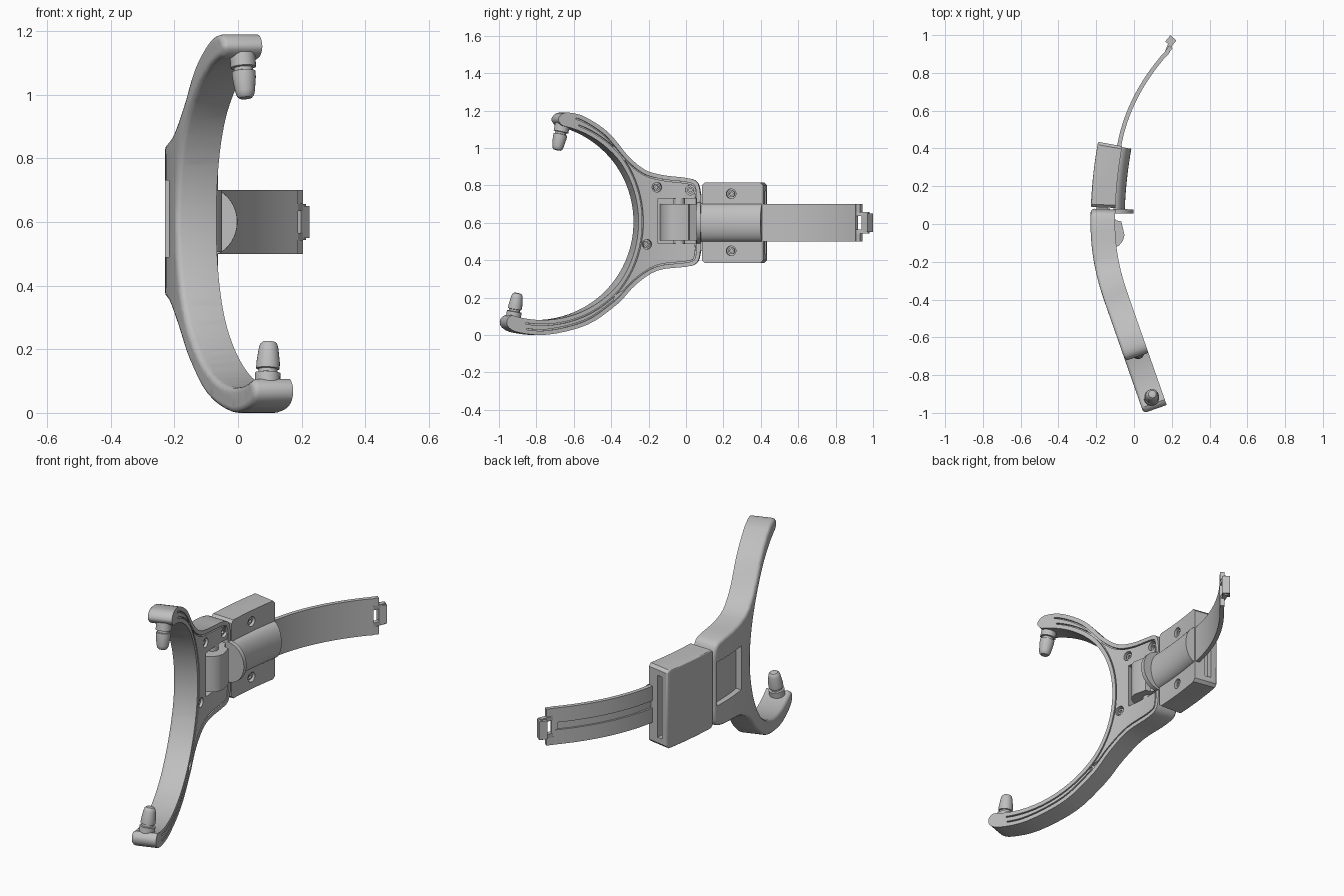
import bpy, bmesh, math
from mathutils import Vector

if "Cube" in bpy.data.objects:
    bpy.data.objects.remove(bpy.data.objects["Cube"], do_unlink=True)

GREY = (0.52, 0.52, 0.52, 1)
mat = bpy.data.materials.new("plain grey")
mat.use_nodes = True
mat.diffuse_color = GREY
mat.node_tree.nodes["Principled BSDF"].inputs["Base Color"].default_value = GREY

THICK = 0.13
MID_Z = 0.6


# Bent reference surface shared by the body and the hinge block
def curve_x(y):
    if y < -0.4:
        return -0.16 - 0.35 * (y + 0.4)
    return -0.23 + (0.44 if y < 0 else 0.21) * y * y


def normal_at(y):
    e = 0.001
    slope = (curve_x(y + e) - curve_x(y - e)) / (2 * e)
    return Vector((1, -slope, 0)).normalized()


def bend(t, y, z):
    return Vector((curve_x(y), y, z)) + normal_at(y) * t


# Mesh helpers
def finish(name, bm):
    bmesh.ops.recalc_face_normals(bm, faces=bm.faces[:])
    me = bpy.data.meshes.new(name)
    bm.to_mesh(me)
    bm.free()
    me.materials.append(mat)
    ob = bpy.data.objects.new(name, me)
    bpy.context.scene.collection.objects.link(ob)
    return ob


def activate(ob):
    for o in bpy.context.selected_objects:
        o.select_set(False)
    ob.select_set(True)
    bpy.context.view_layer.objects.active = ob


def smooth(ob):
    activate(ob)
    bpy.ops.object.shade_smooth_by_angle(angle=math.radians(35))


def loft(name, rings):
    bm = bmesh.new()
    loops = [[bm.verts.new(p) for p in ring] for ring in rings]
    n = len(loops[0])
    for a, b in zip(loops, loops[1:]):
        for i in range(n):
            j = (i + 1) % n
            bm.faces.new((a[i], a[j], b[j], b[i]))
    bm.faces.new(loops[0])
    bm.faces.new(loops[-1])
    return finish(name, bm)


def lathe(name, profile, base, direction, sides=24):
    turn = Vector(direction).to_track_quat('Z', 'Y')
    rings = []
    for r, h in profile:
        ring = [Vector((r * math.cos(k * math.tau / sides), r * math.sin(k * math.tau / sides), h))
                for k in range(sides)]
        rings.append([Vector(base) + turn @ p for p in ring])
    return loft(name, rings)


def bent_loft(name, section, y0, y1, steps=8):
    ys = [y0 + (y1 - y0) * k / steps for k in range(steps + 1)]
    return loft(name, [[bend(t, y, z) for t, z in section] for y in ys])


def rect(t0, t1, z0, z1):
    return [(t0, z0), (t1, z0), (t1, z1), (t0, z1)]


def half_ellipse(t, rise, half, n=20):
    return [(t + rise * math.sin(math.pi * k / n), MID_Z + half * math.cos(math.pi * k / n))
            for k in range(n + 1)]


def box(name, centre, size, angle=0):
    bm = bmesh.new()
    bmesh.ops.create_cube(bm, size=1)
    bmesh.ops.scale(bm, vec=size, verts=bm.verts)
    ob = finish(name, bm)
    ob.location = centre
    ob.rotation_euler.z = math.radians(angle)


def bent_plate(name, outline, round_off):
    bm = bmesh.new()
    base = bm.faces.new([bm.verts.new((0, y, z)) for y, z in outline])
    ext = bmesh.ops.extrude_face_region(bm, geom=[base], use_keep_orig=True)
    for g in ext["geom"]:
        if isinstance(g, bmesh.types.BMVert):
            g.co.x = THICK
    bmesh.ops.recalc_face_normals(bm, faces=bm.faces[:])
    rim = [e for e in bm.edges if all(v.co.x < 0.001 for v in e.verts)]
    bmesh.ops.bevel(bm, geom=rim, offset=round_off, segments=3, profile=0.5, affect='EDGES')
    bmesh.ops.triangulate(bm, faces=bm.faces[:], ngon_method='EAR_CLIP')
    for k in range(-24, 11):
        geom = bm.verts[:] + bm.edges[:] + bm.faces[:]
        bmesh.ops.bisect_plane(bm, geom=geom, dist=1e-5, plane_co=(0, k * 0.04 + 0.003, 0),
                               plane_no=(0, 1, 0))
    for v in bm.verts:
        v.co = bend(*v.co)
    return finish(name, bm)


def cut(ob, cutter):
    mod = ob.modifiers.new("cut", 'BOOLEAN')
    mod.operation = 'DIFFERENCE'
    mod.solver = 'EXACT'
    mod.object = cutter
    activate(ob)
    bpy.ops.object.modifier_apply(modifier=mod.name)
    bpy.data.objects.remove(cutter, do_unlink=True)


def spline(points, steps=4):
    out = []
    for p0, p1, p2, p3 in zip(points, points[1:], points[2:], points[3:]):
        for k in range(steps):
            u = k / steps
            out.append(tuple(0.5 * (2 * b + (c - a) * u + (2 * a - 5 * b + 4 * c - d) * u * u
                                    + (3 * b - a - 3 * c + d) * u ** 3)
                             for a, b, c, d in zip(p0, p1, p2, p3)))
    return out


# Thin groove cutter following an edge of the body, set in from it
def groove(path, inset=0.022, width=0.007, depth=0.012):
    rings = []
    for before, here, after in zip(path, path[1:], path[2:]):
        way = (Vector(after) - Vector(before)).normalized()
        inward = Vector((-way.y, way.x))
        a = Vector(here) + inward * inset
        b = a + inward * width
        rings.append([bend(THICK - depth, *a), bend(THICK - depth, *b),
                      bend(THICK + 0.02, *b), bend(THICK + 0.02, *a)])
    return loft("groove", rings)


# Forked body: inner arc plus a smooth outer outline
arc = []
for k in range(45):
    a = math.radians(78 - 186 * k / 44)
    arc.append((-0.81 + 0.525 * math.cos(a), 0.605 + 0.525 * math.sin(a)))
outer = [(-1.0, 0.08), (-0.99, 0.04), (-0.93, 0.012), (-0.78, 0.002), (-0.57, 0.055),
         (-0.41, 0.165), (-0.3, 0.27), (-0.17, 0.345), (0, 0.365), (0.06, 0.385), (0.08, 0.44),
         (0.08, 0.52), (0.08, 0.69), (0.08, 0.765), (0.06, 0.82), (0, 0.84), (-0.14, 0.855),
         (-0.25, 0.885), (-0.355, 0.965), (-0.46, 1.085), (-0.58, 1.165), (-0.66, 1.188),
         (-0.705, 1.182), (-0.725, 1.15)]
outline = arc[:-1] + spline([arc[-2], arc[-1]] + outer + [arc[0], arc[1]])
body = bent_plate("forked_body", outline, 0.018)
cut(body, groove(spline(outer[1:-1])))
cut(body, groove(arc[1:-1]))

# Hinge block with small chamfered corners
y0, y1, z0, z1, c = 0.09, 0.435, 0.385, 0.815, 0.015
block = bent_plate("hinge_block", [(y0 + c, z0), (y1 - c, z0), (y1, z0 + c), (y1, z1 - c),
                                   (y1 - c, z1), (y0 + c, z1), (y0, z1 - c), (y0, z0 + c)], 0.006)


# Screw holes and their screws
def screws(ob, spots):
    for y, z in spots:
        n = normal_at(y)
        cut(ob, lathe("hole", [(0.026, 0), (0.026, 0.06)], bend(THICK - 0.03, y, z), n))
        smooth(lathe("screw", [(0.018, 0), (0.018, 0.03), (0.009, 0.03), (0.009, 0.02)],
                     bend(THICK - 0.04, y, z), n))


screws(body, [(-0.175, 0.79), (0.025, 0.775), (-0.235, 0.485)])
screws(block, [(0.255, 0.755), (0.255, 0.45)])

# Window in the body, closed by a recessed panel, and slot in the end of the block
cut(body, bent_loft("window", rect(-0.05, 0.2, 0.49, 0.73), -0.17, 0.06))
cut(block, bent_loft("slot", rect(0.035, 0.07, 0.43, 0.77), 0.4, 0.5))
smooth(body)
smooth(block)
smooth(bent_loft("window_panel", rect(0.03, 0.05, 0.485, 0.735), -0.175, 0.07))

# Hinge tongue inside the window, with its cross pin
tongue = [(0.04, 0.085), (0.04, -0.145), (0.11, -0.145), (0.145, -0.13), (0.167, -0.105),
          (0.178, -0.07), (0.163, 0.015), (0.135, 0.02), (0.1, 0.085)]
smooth(loft("hinge_tongue", [[bend(t, y, z) for t, y in tongue] for z in (0.505, 0.7)]))
smooth(lathe("tongue_pin", [(0.03, 0), (0.03, 0.24)], bend(0.1, -0.04, 0.49), (0, 0, 1)))
smooth(lathe("hinge_pin", [(0.03, 0), (0.03, 0.3)], bend(0.06, 0.085, 0.45), (0, 0, 1)))

# Rounded sleeve over the strap and its end flange
smooth(bent_loft("strap_sleeve", half_ellipse(0.12, 0.06, 0.102), 0.08, 0.43))
smooth(bent_loft("sleeve_flange", half_ellipse(0.125, 0.102, 0.11), 0.06, 0.085, 1))


# Curved strap: thin sheet with two outer bands leaving a central channel
def strap_ring(u, section):
    a, b, d = Vector((-0.085, 0.38, 0)), Vector((-0.045, 0.66, 0)), Vector((0.165, 0.9, 0))
    p = a * (1 - u) ** 2 + b * 2 * u * (1 - u) + d * u * u
    way = ((b - a) * (1 - u) + (d - b) * u).normalized()
    side = Vector((way.y, -way.x, 0))
    return [p + side * t + Vector((0, 0, z)) for t, z in section]


for name, section in (("strap_sheet", rect(0, 0.012, 0.5, 0.7)),
                      ("strap_lower_band", rect(-0.01, 0.001, 0.5, 0.58)),
                      ("strap_upper_band", rect(-0.01, 0.001, 0.62, 0.7))):
    smooth(loft(name, [strap_ring(k / 24, section) for k in range(25)]))

# Clasp at the strap end
box("clasp_bar", (0.17, 0.902, MID_Z), (0.022, 0.03, 0.2), -41)
for s, side in ((-1, "lower"), (1, "upper")):
    box(side + "_clasp_prong", (0.183, 0.922, MID_Z + s * 0.078), (0.022, 0.04, 0.044), -38)
    box(side + "_clasp_arm", (0.19, 0.945, MID_Z + s * 0.046), (0.024, 0.07, 0.022), -22)
box("clasp_end_bar", (0.195, 0.969, MID_Z), (0.042, 0.042, 0.1), -40)

# Locating pegs at the arm tips
peg = [(0.04, 0), (0.04, 0.042), (0.03, 0.044), (0.03, 0.054), (0.037, 0.056), (0.037, 0.075),
       (0.031, 0.12), (0.027, 0.134), (0.02, 0.141), (0.008, 0.143)]
for name, base, tip in (("upper_peg", (0.014, -0.66, 1.127), (0.024, -0.69, 0.985)),
                        ("lower_peg", (0.092, -0.925, 0.084), (0.097, -0.9, 0.225))):
    smooth(lathe(name, peg, base, Vector(tip) - Vector(base)))
